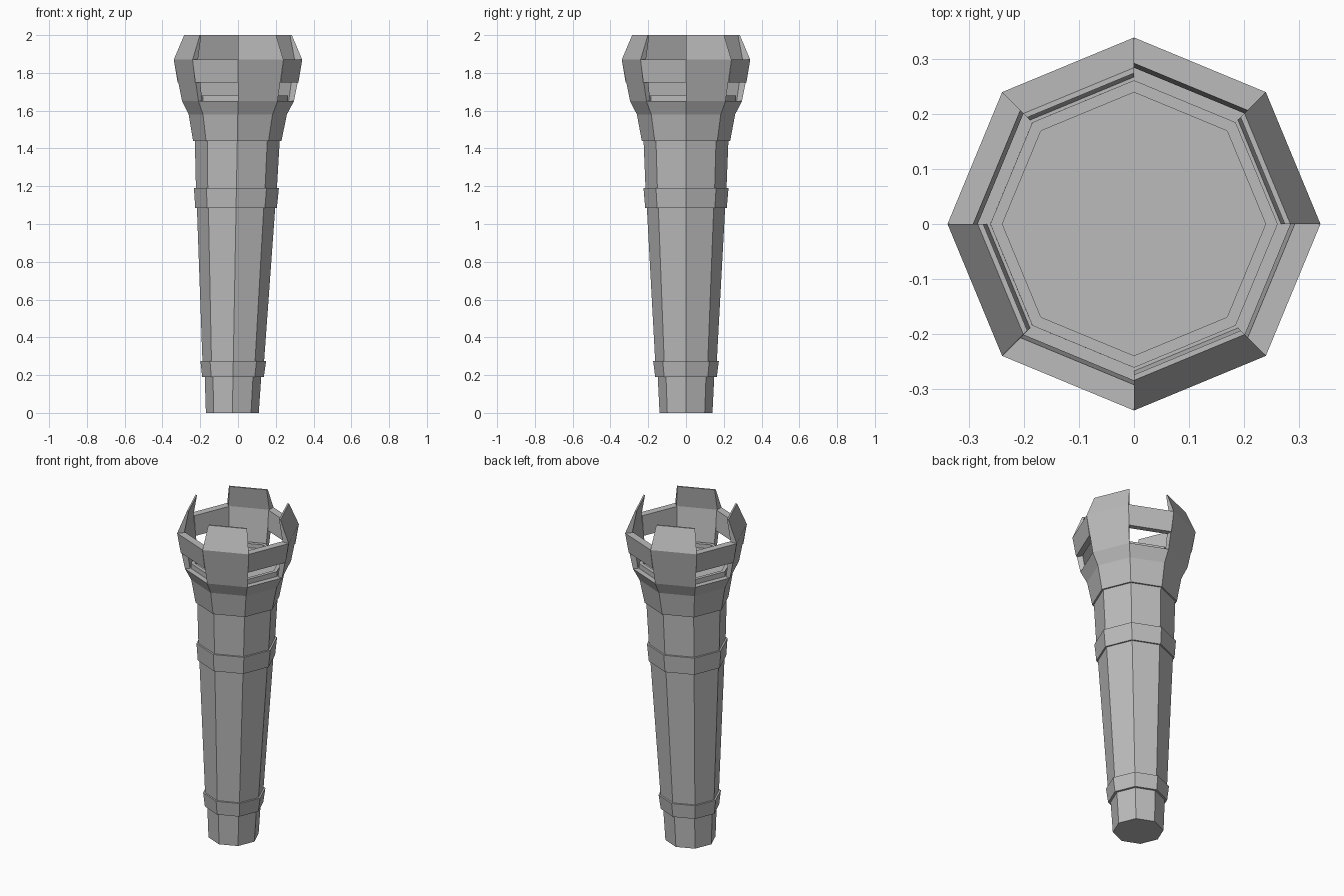
import bpy
import bmesh
from math import cos, sin, pi

SIDES = 8
cube = bpy.data.objects.get("Cube")
if cube:
    bpy.data.objects.remove(cube, do_unlink=True)

# One plain grey for the whole torch
grey = bpy.data.materials.new("stone grey")
grey.use_nodes = True
colour = (0.5, 0.5, 0.5, 1)
grey.diffuse_color = colour
grey.node_tree.nodes["Principled BSDF"].inputs["Base Color"].default_value = colour


def corner(k, z, r):
    """Octagon corner k at height z; the shaft leans slightly along x."""
    a = 2 * pi * k / SIDES
    lean = -0.03 * max(0, 1 - z / 1.65)
    return (r * cos(a) + lean, r * sin(a), z)


def finish(name, bm):
    bmesh.ops.recalc_face_normals(bm, faces=bm.faces)
    mesh = bpy.data.meshes.new(name)
    bm.to_mesh(mesh)
    bm.free()
    mesh.materials.append(grey)
    bpy.context.collection.objects.link(bpy.data.objects.new(name, mesh))


def turned(name, profile):
    """Closed eight-sided solid from (z, radius) steps."""
    bm = bmesh.new()
    rings = [[bm.verts.new(corner(k, z, r)) for k in range(SIDES)] for z, r in profile]
    for low, high in zip(rings, rings[1:]):
        for k in range(SIDES):
            n = (k + 1) % SIDES
            bm.faces.new((low[k], low[n], high[n], high[k]))
    bm.faces.new(rings[0])
    bm.faces.new(rings[-1])
    finish(name, bm)


def sector(name, k, section):
    """Solid spanning one side of the octagon from a closed (z, radius) section."""
    bm = bmesh.new()
    a, b = [[bm.verts.new(corner(k + i, z, r)) for z, r in section] for i in (0, 1)]
    for i in range(len(a)):
        j = (i + 1) % len(a)
        bm.faces.new((a[i], b[i], b[j], a[j]))
    bm.faces.new(a)
    bm.faces.new(b)
    finish(name, bm)


# Tapered handle and its raised collars
turned("handle_foot", [(0, 0.14), (0.2, 0.15)])
turned("lower_collar", [(0.19, 0.163), (0.275, 0.174)])
turned("handle_shaft", [(0.27, 0.163), (1.1, 0.208)])
turned("upper_collar", [(1.085, 0.216), (1.19, 0.225)])
turned("handle_neck", [(1.18, 0.214), (1.45, 0.225)])

# Flared head with a shallow cup inside
turned("head_base", [(1.44, 0.234), (1.58, 0.26), (1.65, 0.296)])
turned("cup", [(1.64, 0.262), (1.68, 0.262), (1.68, 0.24), (1.655, 0.24)])

# Tall prongs alternate with low bands above open slots
prong = [(1.65, 0.296), (1.87, 0.34), (2.0, 0.285),
         (2.0, 0.275), (1.87, 0.3), (1.65, 0.268)]
band = [(1.75, 0.32), (1.87, 0.34), (1.87, 0.293), (1.75, 0.285)]
for k in range(0, SIDES, 2):
    sector(f"prong_{k // 2 + 1}", k, prong)
    sector(f"band_{k // 2 + 1}", k + 1, band)
